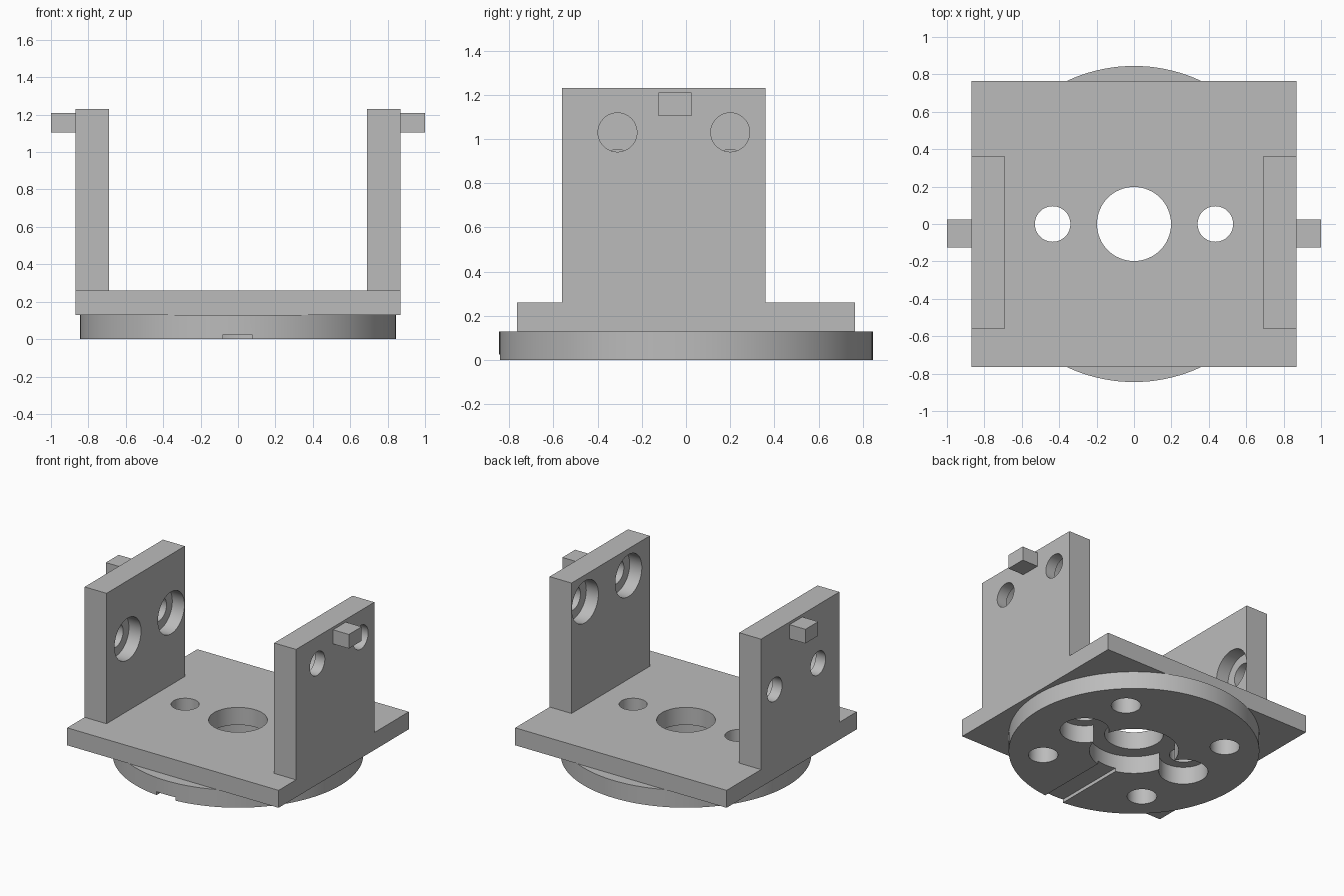
import bpy
import math

old = bpy.data.objects.get("Cube")
if old:
    bpy.data.objects.remove(old, do_unlink=True)

grey = bpy.data.materials.new("plain grey")
grey.use_nodes = True
grey.diffuse_color = (0.5, 0.5, 0.5, 1)
grey.node_tree.nodes["Principled BSDF"].inputs["Base Color"].default_value = (0.5, 0.5, 0.5, 1)


def box(name, x, y, z):
    """Box from (low, high) ranges on each axis."""
    ranges = (x, y, z)
    bpy.ops.mesh.primitive_cube_add(size=1, location=[(a + b) / 2 for a, b in ranges])
    ob = bpy.context.object
    ob.name = name
    ob.scale = [b - a for a, b in ranges]
    bpy.ops.object.transform_apply(location=True, rotation=False, scale=True)
    ob.data.materials.append(grey)
    return ob


def cylinder(name, radius, depth, centre, along_x=False, sides=64):
    turn = (0, math.pi / 2, 0) if along_x else (0, 0, 0)
    bpy.ops.mesh.primitive_cylinder_add(vertices=sides, radius=radius, depth=depth,
                                        location=centre, rotation=turn)
    ob = bpy.context.object
    ob.name = name
    bpy.ops.object.transform_apply(location=True, rotation=True, scale=True)
    ob.data.materials.append(grey)
    return ob


def cut(target, cutters):
    """Subtract each cutter, then shade the round walls smooth."""
    bpy.ops.object.select_all(action="DESELECT")
    target.select_set(True)
    bpy.context.view_layer.objects.active = target
    for cutter in cutters:
        mod = target.modifiers.new("cut", "BOOLEAN")
        mod.operation = "DIFFERENCE"
        mod.solver = "EXACT"
        mod.object = cutter
        bpy.ops.object.modifier_apply(modifier=mod.name)
        bpy.data.objects.remove(cutter, do_unlink=True)
    bpy.ops.object.shade_smooth_by_angle(angle=math.radians(30))


BOLT = 0.435      # spacing of the base bolts
DISC_TOP = 0.13
PLATE_TOP = 0.26

# Round base with bore, side recesses, four bolt holes and a shallow key slot
disc = cylinder("base_disc", 0.845, DISC_TOP, (0, 0, DISC_TOP / 2), sides=128)
tools = [cylinder("bore", 0.3, 0.5, (0, 0, 0.05))]
for sx in (-1, 1):
    tools.append(cylinder("recess", 0.165, 0.6, (sx * BOLT, 0, 0.05)))
    for sy in (-1, 1):
        tools.append(cylinder("bolt_hole", 0.1, 0.5, (sx * BOLT, sy * BOLT, 0.05)))
tools.append(box("key_slot", (-0.08, 0.075), (-1, -0.2), (-0.1, 0.025)))
cut(disc, tools)

# Rectangular plate with three through holes
plate = box("base_plate", (-0.87, 0.87), (-0.765, 0.765), (DISC_TOP, PLATE_TOP))
tools = [cylinder("centre_hole", 0.198, 1, (0, 0, 0.2))]
for sx in (-1, 1):
    tools.append(cylinder("side_hole", 0.095, 1, (sx * BOLT, 0, 0.2)))
cut(plate, tools)

# Upright walls with counterbored holes and outer pegs
for side, sx, hole_z in (("left", 1, 1.03), ("right", -1, 0.795)):
    def span(a, b):
        return tuple(sorted((sx * a, sx * b)))

    wall = box(side + "_wall", span(0.69, 0.87), (-0.56, 0.36), (PLATE_TOP, 1.23))
    tools = []
    for y in (-0.31, 0.2):
        tools.append(cylinder("hole", 0.088, 0.6, (sx * 0.78, y, hole_z), True))
        # inner counterbore, 0.1 deep
        tools.append(cylinder("counterbore", 0.156, 0.3, (sx * 0.64, y, hole_z), True))
    cut(wall, tools)
    box(side + "_peg", span(0.87, 1.0), (-0.125, 0.025), (1.105, 1.21))
